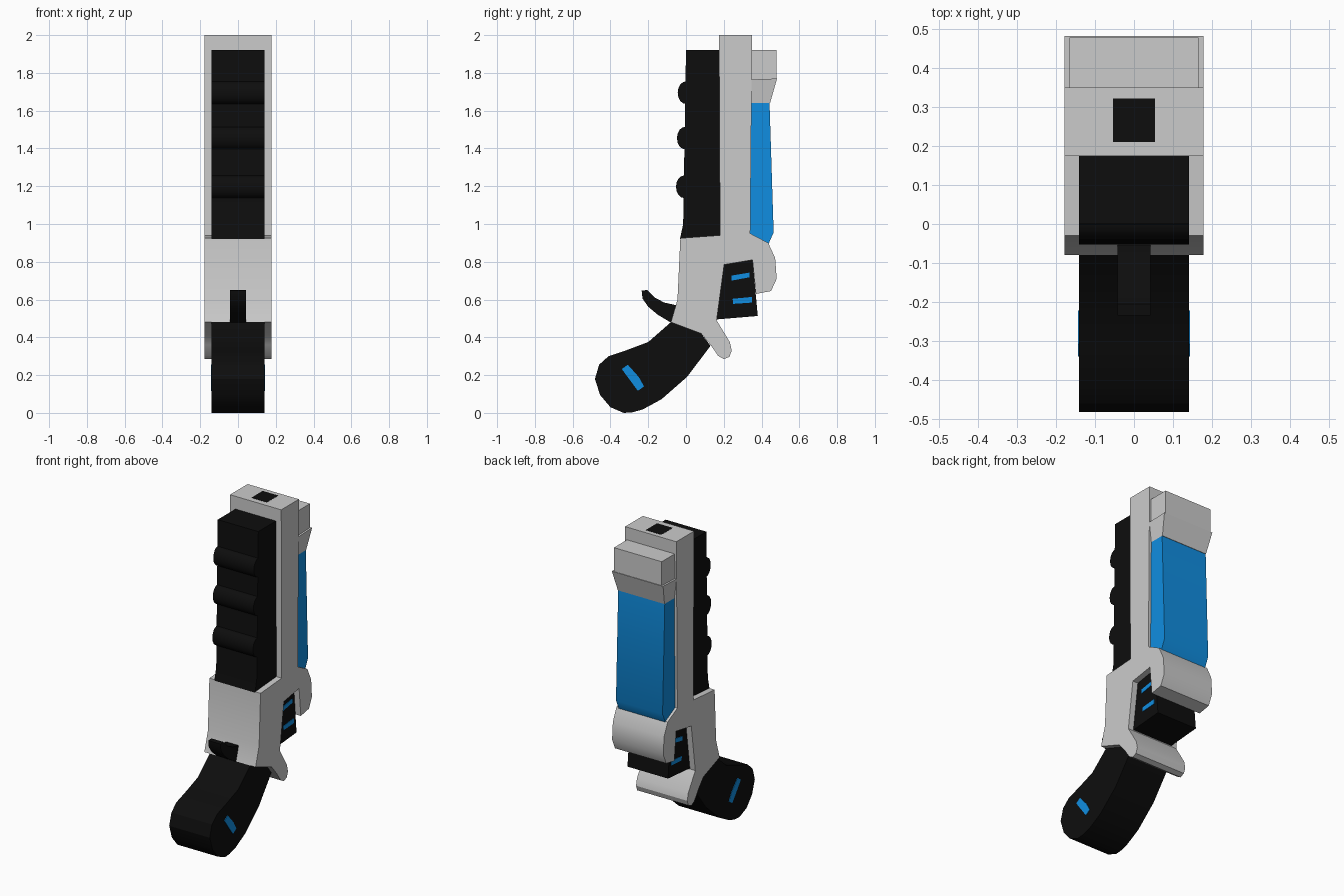
import bpy, bmesh, math


def material(name, rgb):
    m = bpy.data.materials.new(name)
    m.diffuse_color = (*rgb, 1)
    return m


BLACK = material("black", (0.004, 0.004, 0.004))
BLUE = material("blue", (0.005, 0.27, 0.75))


def profile(name, pts, half, mat=None, center=0.0):
    """Extrude a side outline (y, z) across x; half may be one width or one per point."""
    widths = half if isinstance(half, list) else [half] * len(pts)
    bm = bmesh.new()
    left = [bm.verts.new((center - w, y, z)) for w, (y, z) in zip(widths, pts)]
    right = [bm.verts.new((center + w, y, z)) for w, (y, z) in zip(widths, pts)]
    bm.faces.new(left)
    bm.faces.new(right[::-1])
    n = len(pts)
    for i in range(n):
        j = (i + 1) % n
        bm.faces.new((left[j], left[i], right[i], right[j]))
    bmesh.ops.recalc_face_normals(bm, faces=bm.faces)
    me = bpy.data.meshes.new(name)
    bm.to_mesh(me)
    bm.free()
    ob = bpy.data.objects.new(name, me)
    bpy.context.collection.objects.link(ob)
    if mat:
        me.materials.append(mat)
    bpy.ops.object.select_all(action='DESELECT')
    ob.select_set(True)
    bpy.context.view_layer.objects.active = ob
    bpy.ops.object.shade_smooth_by_angle(angle=math.radians(30))
    return ob


# Grey frame: barrel, rear hook, front plate and lower spur in one outline
profile("frame", [
    (0.175, 2.0), (0.35, 2.0), (0.34, 0.95), (0.435, 0.90), (0.472, 0.82),
    (0.48, 0.71), (0.45, 0.645), (0.37, 0.63), (0.352, 0.81), (0.202, 0.785),
    (0.162, 0.49), (0.232, 0.375), (0.242, 0.33), (0.23, 0.297), (0.2, 0.285),
    (0.17, 0.302), (0.13, 0.36), (0.08, 0.42), (-0.08, 0.48), (-0.045, 0.6),
    (-0.03, 0.925), (0.18, 0.94)], 0.178)

# Muzzle opening
profile("muzzle", [(0.21, 1.96), (0.322, 1.96), (0.322, 2.001), (0.21, 2.001)], 0.054, BLACK)

# Upper rear block and its tapered collar
profile("rear_block", [(0.345, 1.76), (0.478, 1.76), (0.478, 1.92), (0.345, 1.92)], 0.166)
profile("rear_collar", [(0.345, 1.765), (0.482, 1.77), (0.445, 1.64), (0.345, 1.64)],
        [0.178, 0.178, 0.162, 0.162])

# Blue energy cell
profile("cell", [(0.345, 1.645), (0.442, 1.645), (0.464, 0.955), (0.437, 0.895), (0.335, 0.95)],
        0.162, BLUE)

# Black fore grip with rounded ribs
profile("fore_grip", [(0.0, 1.92), (0.178, 1.92), (0.182, 0.94), (-0.032, 0.92), (-0.015, 1.0)],
        0.141, BLACK)
for k, (y, z) in enumerate([(0.0, 1.695), (-0.004, 1.455), (-0.009, 1.197)]):
    arc = [math.pi / 2 + math.pi * i / 8 for i in range(9)]
    pts = [(y + 0.044 * math.cos(a), z + 0.06 * math.sin(a)) for a in arc]
    profile(f"grip_rib_{k + 1}", pts + [(y + 0.03, z - 0.06), (y + 0.03, z + 0.06)], 0.141, BLACK)

# Handle
profile("handle", [
    (-0.08, 0.48), (0.08, 0.42), (0.13, 0.355), (0.005, 0.19), (-0.13, 0.072),
    (-0.23, 0.018), (-0.285, 0.003), (-0.33, 0.0), (-0.4, 0.03), (-0.455, 0.095),
    (-0.482, 0.18), (-0.46, 0.255), (-0.41, 0.30), (-0.32, 0.33), (-0.2, 0.375)],
    0.141, BLACK)

# Hammer spur
profile("hammer", [
    (-0.235, 0.648), (-0.205, 0.65), (-0.165, 0.61), (-0.115, 0.584), (-0.03, 0.565),
    (-0.06, 0.475), (-0.08, 0.478), (-0.15, 0.52), (-0.2, 0.562), (-0.23, 0.605)],
    0.042, BLACK)

# Lower rear block under the hook
profile("lower_block", [(0.2, 0.79), (0.352, 0.812), (0.38, 0.513), (0.162, 0.495)],
        0.141, BLACK)

# Blue light strips on both sides
strips = {
    "handle_light": [(-0.34, 0.232), (-0.308, 0.255), (-0.25, 0.19), (-0.222, 0.14), (-0.255, 0.117)],
    "upper_light": [(0.24, 0.727), (0.337, 0.743), (0.337, 0.718), (0.24, 0.7)],
    "lower_light": [(0.247, 0.604), (0.348, 0.614), (0.35, 0.584), (0.249, 0.577)],
}
for name, pts in strips.items():
    for side, s in (("right", 1), ("left", -1)):
        profile(f"{name}_{side}", pts, 0.004, BLUE, center=s * 0.14)
